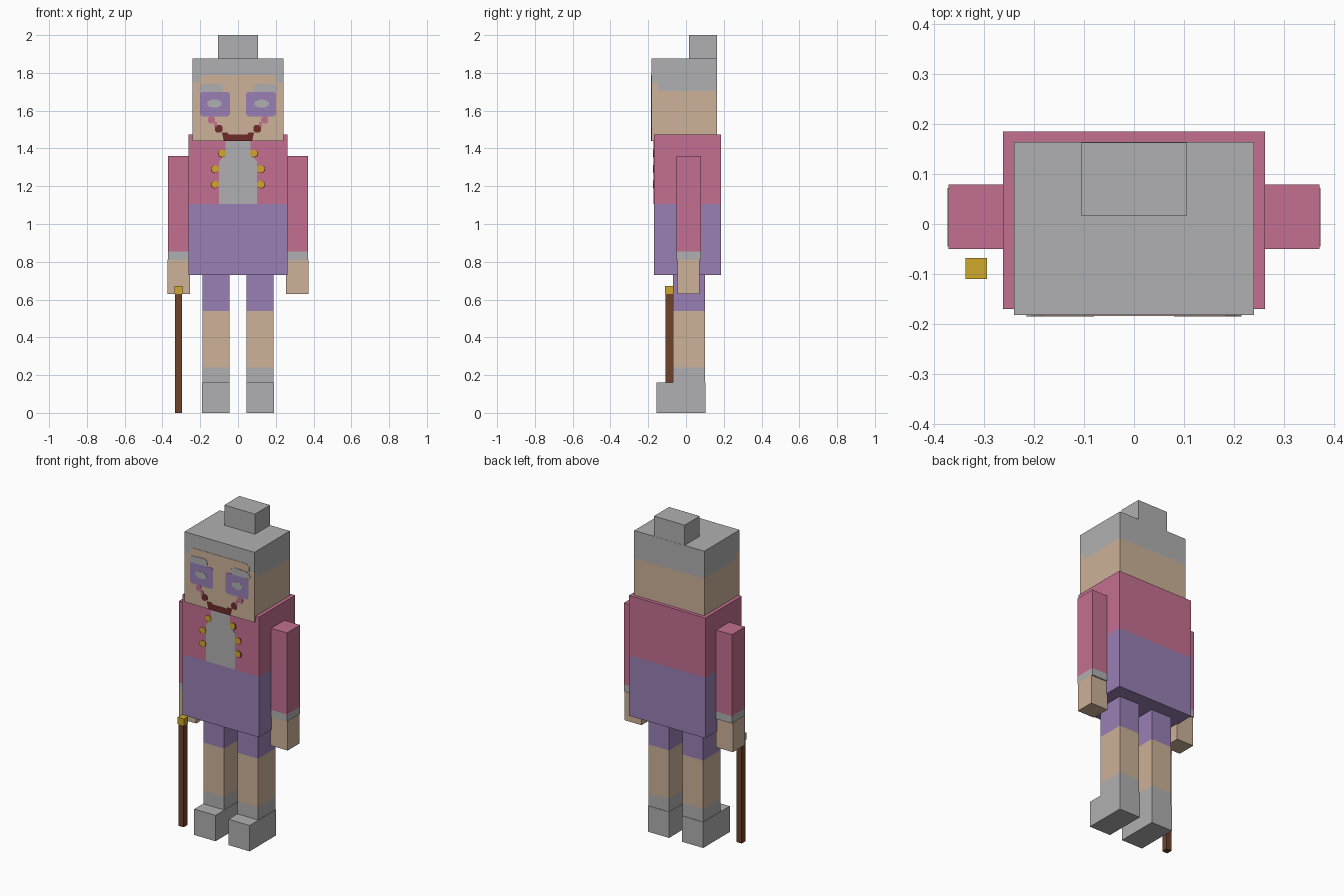
import bpy, bmesh, math

if "Cube" in bpy.data.objects:
    bpy.data.objects.remove(bpy.data.objects["Cube"])


def lin(c):
    c /= 255
    return c / 12.92 if c <= 0.04045 else ((c + 0.055) / 1.055) ** 2.4


def material(name, *rgb):
    m = bpy.data.materials.new(name)
    m.diffuse_color = (*[lin(c) for c in rgb], 1)
    m.use_nodes = True
    m.node_tree.nodes["Principled BSDF"].inputs["Base Color"].default_value = m.diffuse_color
    return m


GREY = material("grey", 176, 176, 178)
SKIN = material("skin", 205, 178, 153)
PURPLE = material("purple", 152, 128, 180)
PINK = material("pink", 196, 112, 145)
GOLD = material("gold", 208, 168, 44)
BROWN = material("brown", 110, 66, 44)
RED = material("dark red", 112, 42, 42)


def finish(name, bm, mats):
    me = bpy.data.meshes.new(name)
    bmesh.ops.recalc_face_normals(bm, faces=bm.faces)
    bm.to_mesh(me)
    bm.free()
    for m in mats:
        me.materials.append(m)
    ob = bpy.data.objects.new(name, me)
    bpy.context.collection.objects.link(ob)
    return ob


def box(name, x, y, z, mats, cuts=(), rule=None):
    """Box from ranges; z cuts split it into bands coloured bottom to top."""
    bm = bmesh.new()
    bmesh.ops.create_cube(bm, size=1)
    for v in bm.verts:
        v.co = [r[0] if c < 0 else r[1] for c, r in zip(v.co, (x, y, z))]
    planes = [((0, 0, c), (0, 0, 1)) for c in cuts]
    if rule:
        planes.append(((0, -0.147, 0), (0, 1, 0)))
    for co, no in planes:
        bmesh.ops.bisect_plane(bm, geom=bm.verts[:] + bm.edges[:] + bm.faces[:],
                               plane_co=co, plane_no=no)
    for f in bm.faces:
        c = f.calc_center_median()
        f.material_index = rule(c) if rule else sum(c.z > k for k in cuts)
    return finish(name, bm, mats)


def plate(name, pts, y, mat, s=1, thick=0.002):
    """Thin front-facing outline of (x, z) points; s = -1 mirrors it."""
    bm = bmesh.new()
    f = bm.faces.new([bm.verts.new((s * px, y, pz)) for px, pz in pts])
    ext = bmesh.ops.extrude_face_region(bm, geom=[f])
    for v in ext["geom"]:
        if isinstance(v, bmesh.types.BMVert):
            v.co.y -= thick
    return finish(name, bm, [mat])


def rect(x0, x1, z0, z1, c=0.0):
    if not c:
        return [(x0, z0), (x1, z0), (x1, z1), (x0, z1)]
    return [(x0 + c, z0), (x1 - c, z0), (x1, z0 + c), (x1, z1 - c),
            (x1 - c, z1), (x0 + c, z1), (x0, z1 - c), (x0, z0 + c)]


def oval(cx, cz, rx, rz, n=10):
    return [(cx + rx * math.cos(2 * math.pi * i / n),
             cz + rz * math.sin(2 * math.pi * i / n)) for i in range(n)]


# Head with hair band, and hair bun
def hair(c):
    return int(c.z > 1.75 or (c.z > 1.705 and c.y > -0.147))


box("head", (-0.24, 0.24), (-0.182, 0.164), (1.44, 1.875), [SKIN, GREY], (1.705, 1.75), hair)
box("hair_bun", (-0.105, 0.105), (0.016, 0.163), (1.875, 2.0), [GREY])

# Jacket and skirt
TOP, BOTTOM = 1.475, 0.73
box("torso", (-0.262, 0.262), (-0.17, 0.185), (BOTTOM, TOP), [PURPLE, PINK], (1.105,))

# Face and shirt details
FACE, CHEST = -0.182, -0.17
plate("forehead", [(-0.205, 1.745), (0.205, 1.745), (0.205, 1.775),
                   (0.185, 1.79), (-0.185, 1.79), (-0.205, 1.775)], FACE, SKIN)
plate("mouth", [(-0.075, 1.44), (0.075, 1.44), (0.085, 1.484), (0.055, 1.484),
                (0.05, 1.475), (-0.05, 1.475), (-0.055, 1.484), (-0.085, 1.484)], FACE, RED)
plate("shirt_front", [(-0.1, 1.107), (0.1, 1.107), (0.1, 1.33), (0.065, 1.38), (0.065, 1.45),
                      (-0.065, 1.45), (-0.065, 1.38), (-0.1, 1.33)], CHEST, GREY)

for s, side in ((-1, "right"), (1, "left")):
    def tag(part):
        return side + "_" + part

    def span(a, b):
        return tuple(sorted((s * a, s * b)))

    # Face paint
    plate(tag("eyebrow"), [(0.085, 1.70), (0.205, 1.70), (0.215, 1.715), (0.19, 1.74),
                           (0.1, 1.745), (0.08, 1.73)], FACE, GREY, s, 0.003)
    plate(tag("eye_patch"), rect(0.043, 0.2, 1.57, 1.70, 0.01), FACE, PURPLE, s)
    plate(tag("eye"), oval(0.125, 1.637, 0.04, 0.022), FACE, GREY, s, 0.003)
    plate(tag("tear"), rect(0.122, 0.16, 1.533, 1.57, 0.01), FACE, PINK, s)
    plate(tag("tear_tip"), rect(0.11, 0.128, 1.515, 1.54), FACE, PINK, s)
    plate(tag("mouth_corner"), rect(0.082, 0.122, 1.485, 1.525, 0.01), FACE, RED, s)

    # Jacket buttons with dark edges
    for i, (bx, bz) in enumerate(((0.083, 1.375), (0.12, 1.292), (0.12, 1.21))):
        plate(tag("button_edge_%d" % i), oval(bx + 0.003, bz - 0.002, 0.022, 0.022, 8),
              CHEST, RED, s, 0.0025)
        plate(tag("button_%d" % i), oval(bx, bz, 0.021, 0.02, 8), CHEST, GOLD, s, 0.004)

    # Arm with cuff, hand
    box(tag("arm"), span(0.262, 0.37), (-0.05, 0.079), (0.81, 1.36), [GREY, PINK], (0.855,))
    box(tag("hand"), span(0.255, 0.372), (-0.045, 0.072), (0.63, 0.812), [SKIN])

    # Leg with sock and trouser bands, shoe
    box(tag("leg"), span(0.046, 0.187), (-0.07, 0.10), (0.158, 0.735),
        [GREY, SKIN, PURPLE], (0.24, 0.54))
    box(tag("shoe"), span(0.044, 0.19), (-0.157, 0.103), (0, 0.16), [GREY])

# Walking cane
box("cane_shaft", (-0.333, -0.297), (-0.108, -0.07), (0, 0.63), [BROWN])
box("cane_knob", (-0.336, -0.294), (-0.11, -0.068), (0.63, 0.672), [GOLD])
